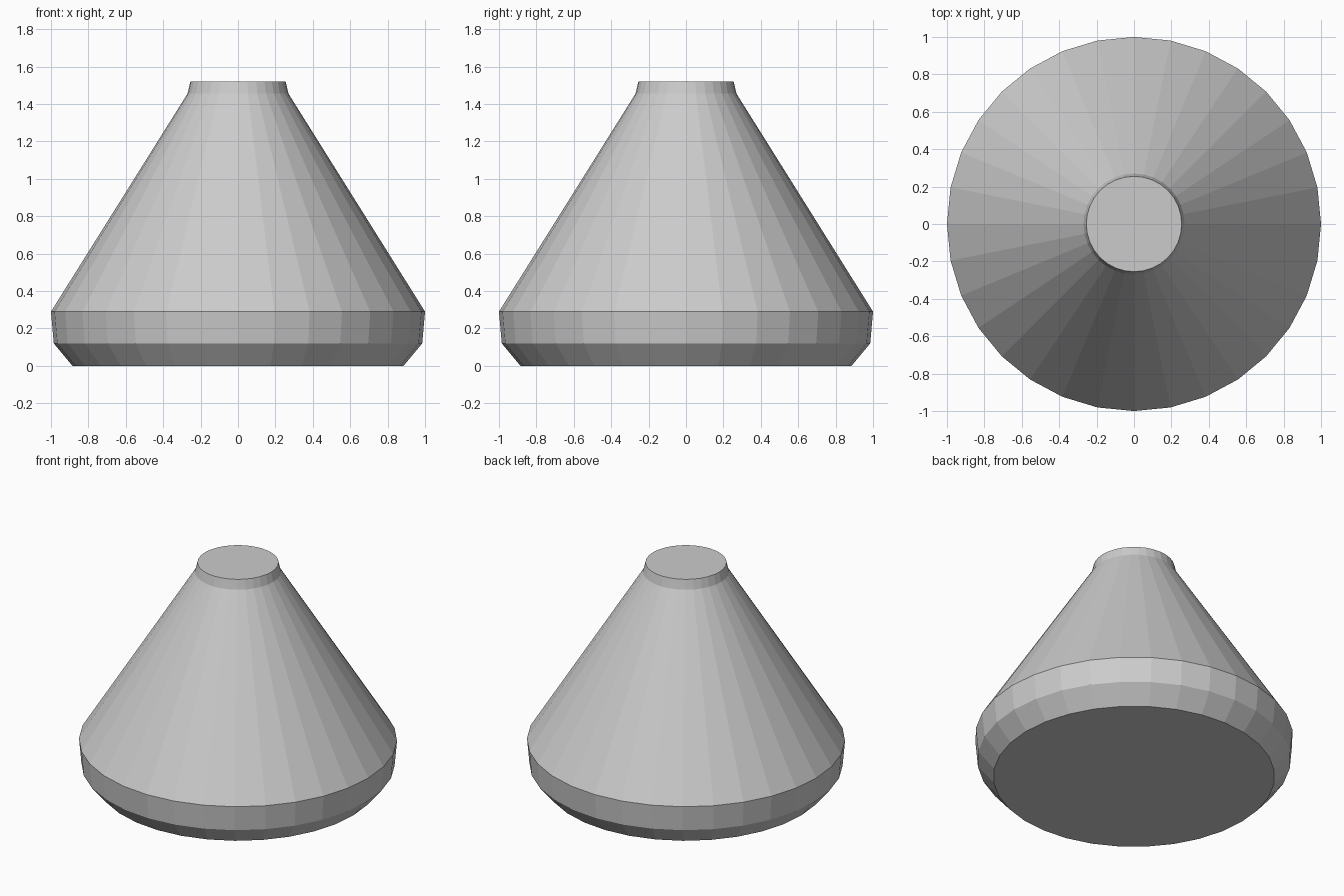
import bpy, bmesh
from math import cos, sin, tau

if "Cube" in bpy.data.objects:
    bpy.data.objects.remove(bpy.data.objects["Cube"])

SIDES = 32
# (radius, height) outline from base to top
PROFILE = [(0.885, 0.0), (0.985, 0.12), (1.0, 0.29), (0.27, 1.455), (0.255, 1.52)]

bm = bmesh.new()
rings = [[bm.verts.new((r * cos(tau * i / SIDES), r * sin(tau * i / SIDES), z))
          for i in range(SIDES)] for r, z in PROFILE]

# side walls
for low, high in zip(rings, rings[1:]):
    for i in range(SIDES):
        j = (i + 1) % SIDES
        bm.faces.new((low[i], low[j], high[j], high[i]))

# flat base and top
bm.faces.new(rings[0][::-1])
bm.faces.new(rings[-1])

mesh = bpy.data.meshes.new("cone_body")
bm.to_mesh(mesh)
bm.free()
bpy.context.collection.objects.link(bpy.data.objects.new("cone_body", mesh))
